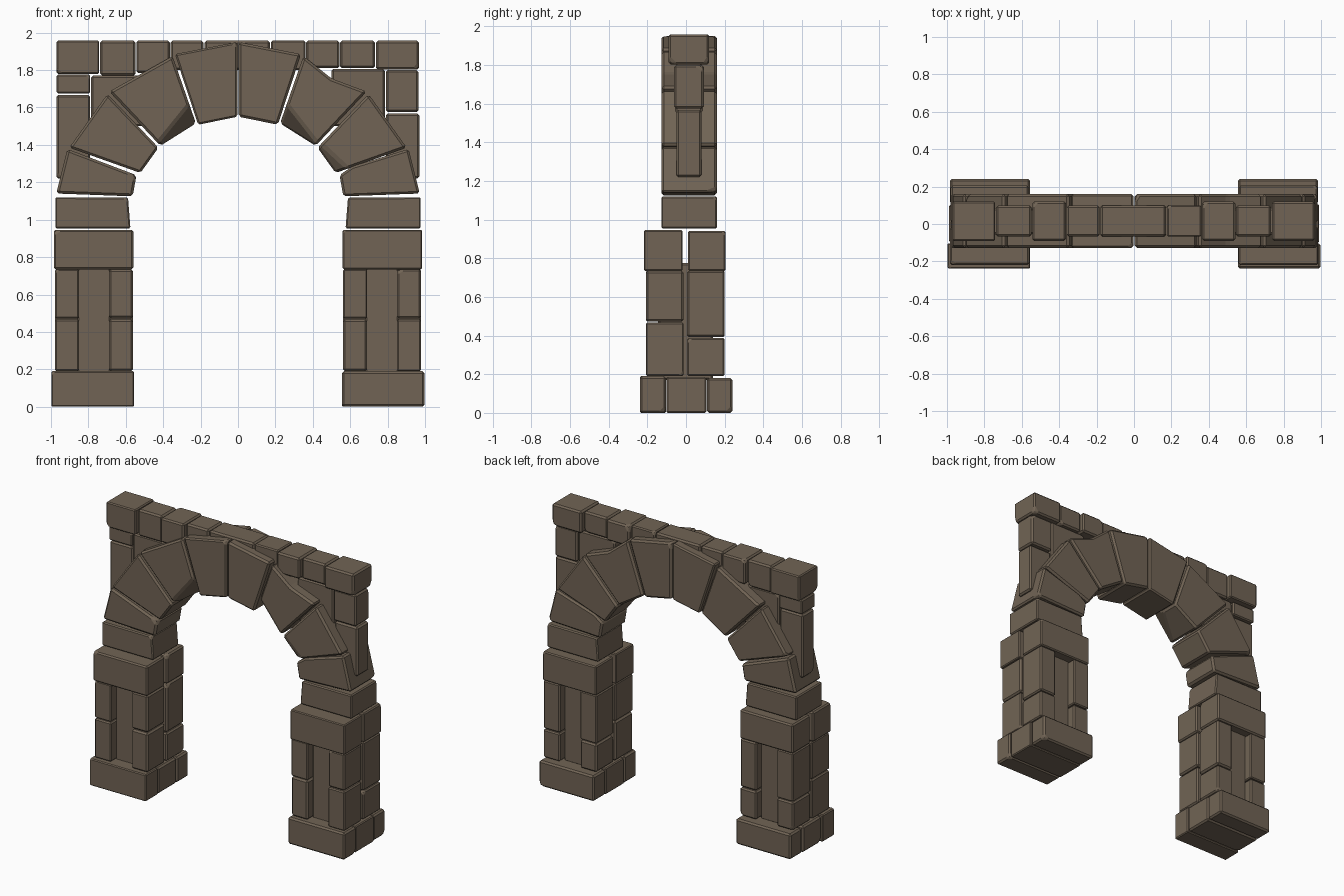
import bpy, bmesh, random
from mathutils import Vector

if "Cube" in bpy.data.objects:
    bpy.data.objects.remove(bpy.data.objects["Cube"])

random.seed(4)
stone_mat = bpy.data.materials.new("brown_stone")
stone_mat.diffuse_color = (0.165, 0.127, 0.09, 1)
stone_mat.use_nodes = True
stone_mat.node_tree.nodes["Principled BSDF"].inputs["Base Color"].default_value = stone_mat.diffuse_color


def stone(name, outline, y0, y1, chips=1, bevel=0.011):
    """Extrude an x/z outline from y0 to y1, knock off a few corners, bevel."""
    bm = bmesh.new()
    front = [bm.verts.new((x, y0, z)) for x, z in outline]
    back = [bm.verts.new((x, y1, z)) for x, z in outline]
    n = len(outline)
    bm.faces.new(front)
    bm.faces.new(back[::-1])
    for i in range(n):
        j = (i + 1) % n
        bm.faces.new((front[i], back[i], back[j], front[j]))
    bmesh.ops.recalc_face_normals(bm, faces=bm.faces[:])
    corners = [v.co.copy() for v in front + back]
    centre = sum(corners, Vector()) / len(corners)
    # chipped corners
    for c in random.sample(corners, chips):
        out = c - centre
        nrm = Vector([(1 if k > 0 else -1) * random.uniform(0.5, 1) for k in out]).normalized()
        res = bmesh.ops.bisect_plane(bm, geom=bm.verts[:] + bm.edges[:] + bm.faces[:],
                                     plane_co=c - nrm * random.uniform(0.008, 0.018),
                                     plane_no=nrm, clear_outer=True)
        cut = [e for e in res["geom_cut"] if isinstance(e, bmesh.types.BMEdge)]
        bmesh.ops.holes_fill(bm, edges=cut, sides=0)
    bmesh.ops.bevel(bm, geom=bm.edges[:], offset=bevel, segments=1,
                    affect='EDGES', clamp_overlap=True)
    bmesh.ops.recalc_face_normals(bm, faces=bm.faces[:])
    me = bpy.data.meshes.new(name)
    bm.to_mesh(me)
    bm.free()
    me.materials.append(stone_mat)
    ob = bpy.data.objects.new(name, me)
    bpy.context.collection.objects.link(ob)
    return ob


def block(name, x0, x1, y0, y1, z0, z1, **kw):
    x0, x1 = sorted((x0, x1))
    return stone(name, [(x0, z0), (x1, z0), (x1, z1), (x0, z1)], y0, y1, **kw)


# Piers: plinth slabs, four corner columns around a recessed core, split cap
for s, side in ((-1, "left"), (1, "right")):
    for i, (y0, y1, xo, zt) in enumerate(((-0.238, -0.103, 0.998, 0.19),
                                          (-0.1, 0.105, 0.99, 0.185),
                                          (0.108, 0.24, 0.985, 0.18))):
        block(f"{side}_plinth_{i}", s * 0.555, s * xo, y0, y1, 0.0, zt)
    block(f"{side}_pier_core", s * 0.68, s * 0.86, -0.145, 0.14, 0.17, 0.775, chips=0)
    for xi, xo in ((0.562, 0.69), (0.85, 0.978)):
        for part, y0, y1, seam in (("front", -0.208, -0.012, 0.47),
                                   ("back", 0.006, 0.2, 0.39)):
            for k, (z0, z1) in enumerate(((0.19, seam - 0.003), (seam + 0.003, 0.735))):
                block(f"{side}_{part}_column_{k}", s * xi, s * xo, y0, y1, z0, z1)
    block(f"{side}_cap_front", s * 0.56, s * 0.985, -0.218, -0.018, 0.735, 0.945)
    block(f"{side}_cap_back", s * 0.562, s * 0.98, 0.01, 0.205, 0.735, 0.94)

# Arch ring: wedge stones given for the right half, mirrored to the left
wedges = [
    [(0.575, 0.953), (0.977, 0.953), (0.977, 1.12), (0.588, 1.118)],
    [(0.563, 1.125), (0.972, 1.14), (0.912, 1.378), (0.543, 1.238)],
    [(0.522, 1.25), (0.902, 1.385), (0.698, 1.672), (0.425, 1.385)],
    [(0.415, 1.395), (0.688, 1.685), (0.35, 1.875), (0.225, 1.515)],
    [(0.213, 1.508), (0.337, 1.885), (0.004, 1.95), (0.004, 1.55)],
]
for s, side in ((-1, "left"), (1, "right")):
    for i, w in enumerate(wedges):
        pts = [(s * x, z) for x, z in w]
        if s > 0 and i == 3:
            pts.insert(2, (0.5, 1.755))      # worn outer edge
        if s > 0 and i == 1:
            pts.insert(3, (0.61, 1.285))
        stone(f"{side}_arch_stone_{i}", pts, -0.128, 0.16, bevel=0.013)

# Top course: alternating wide and narrow stones
wide, narrow = (-0.09, 0.12), (-0.068, 0.1)
course = [(-0.97, -0.742, wide, 1.78), (-0.737, -0.548, narrow, 1.77),
          (-0.544, -0.364, wide, 1.785), (-0.36, -0.184, narrow, 1.8),
          (-0.18, 0.172, narrow, 1.8), (0.176, 0.36, narrow, 1.8),
          (0.364, 0.542, wide, 1.81), (0.546, 0.732, narrow, 1.81),
          (0.737, 0.968, wide, 1.802)]
for i, (x0, x1, (y0, y1), z0) in enumerate(course):
    block(f"top_course_{i}", x0, x1, y0, y1, z0, 1.957, chips=2 if i in (0, 8) else 1)

# Spandrel stones filling the corners between arch and top course
spandrel = [(-0.97, -0.79, -0.06, 0.09, 1.675, 1.775), (-0.97, -0.79, -0.05, 0.08, 1.22, 1.667),
            (-0.785, -0.5, -0.055, 0.085, 1.5, 1.77), (0.79, 0.965, -0.062, 0.092, 1.575, 1.8),
            (0.79, 0.97, -0.05, 0.08, 1.22, 1.567), (0.5, 0.785, -0.055, 0.085, 1.5, 1.805)]
for i, b in enumerate(spandrel):
    block(f"spandrel_stone_{i}", *b)
